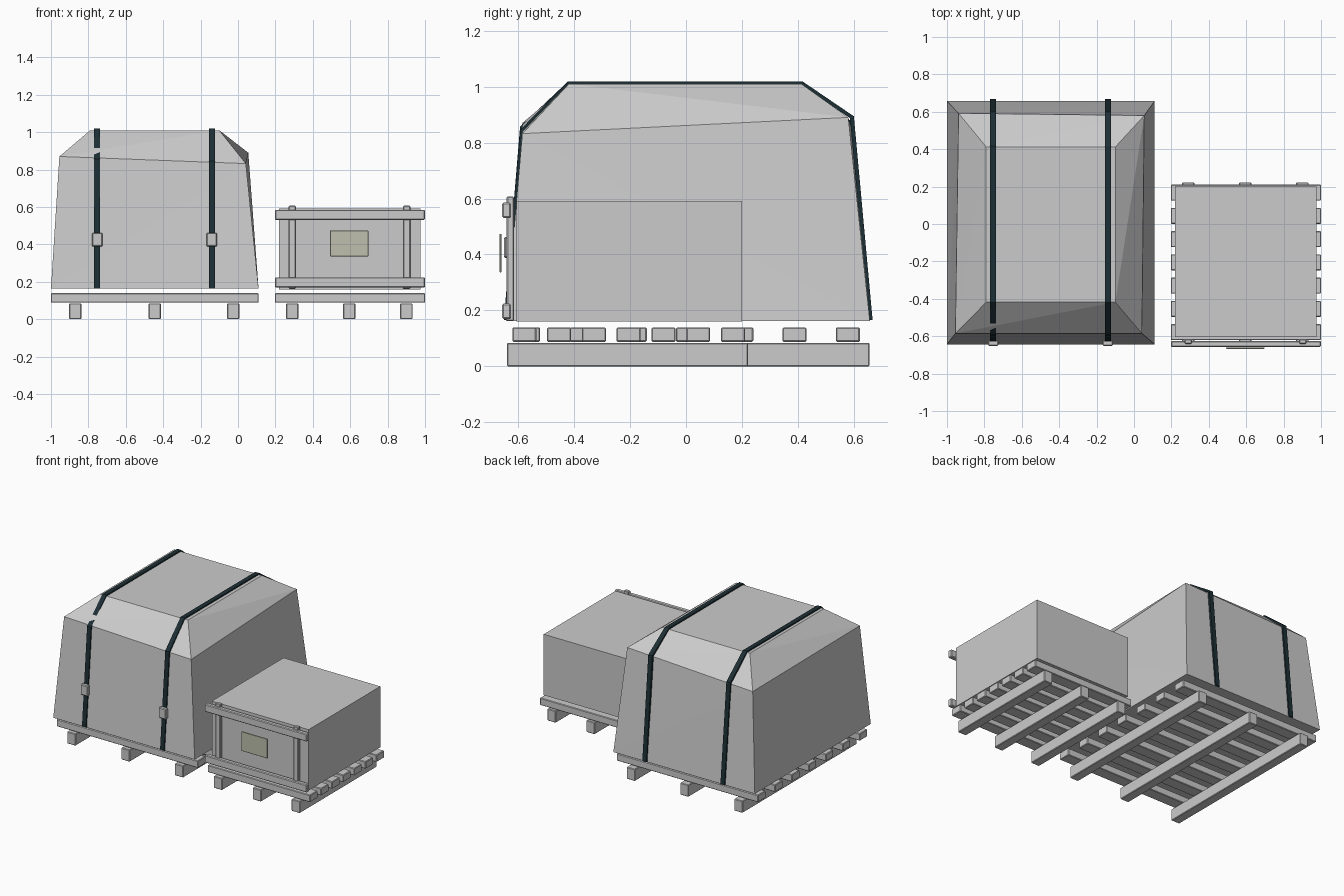
import bpy, bmesh
from mathutils import Vector

if "Cube" in bpy.data.objects:
    bpy.data.objects.remove(bpy.data.objects["Cube"])


def material(name, rgb):
    m = bpy.data.materials.new(name)
    m.diffuse_color = (*rgb, 1)
    m.use_nodes = True
    m.node_tree.nodes["Principled BSDF"].inputs["Base Color"].default_value = m.diffuse_color
    return m


STRAP = material("dark_webbing", (0.012, 0.028, 0.035))
PAPER = material("label_paper", (0.52, 0.53, 0.42))


def finish(name, bm, mat=None):
    bmesh.ops.recalc_face_normals(bm, faces=bm.faces[:])
    me = bpy.data.meshes.new(name)
    bm.to_mesh(me)
    bm.free()
    ob = bpy.data.objects.new(name, me)
    bpy.context.collection.objects.link(ob)
    if mat:
        me.materials.append(mat)
    return ob


def box(name, x, y, z, bevel=0.0, mat=None):
    """Box from (min, max) pairs with an optional chamfer."""
    bm = bmesh.new()
    bmesh.ops.create_cube(bm, size=1)
    for v in bm.verts:
        v.co = Vector([(a + b) / 2 + c * (b - a) for c, (a, b) in zip(v.co, (x, y, z))])
    ob = finish(name, bm, mat)
    if bevel:
        mod = ob.modifiers.new("chamfer", 'BEVEL')
        mod.width = bevel
        mod.segments = 1
    return ob


def pallet(name, x, runner_x, runner_y, first_y, step):
    """Seven deck boards over three runners."""
    for i in range(7):
        y = first_y + i * step
        box(f"{name}_deck_board_{i + 1}", x, (y - .043, y + .043), (.088, .139), .004)
    for i, cx in enumerate(runner_x):
        box(f"{name}_runner_{i + 1}", (cx - .033, cx + .033), runner_y, (0, .084), .004)


pallet("large_pallet", (-1, .11), (-.87, -.445, -.025), (-.627, .656), -.564, .1904)
pallet("small_pallet", (.197, 1), (.29, .595, .90), (-.64, .222), -.578, .1243)

# Covered load: base, uneven shoulder and flat top rings
rings = [
    [(-1, -.643, .163), (.11, -.643, .163), (.11, .657, .163), (-1, .657, .163)],
    [(-.955, -.585, .87), (.042, -.585, .832), (.055, .58, .89), (-.938, .592, .847)],
    [(-.79, -.418, 1.01), (-.10, -.418, 1.01), (-.10, .412, 1.01), (-.79, .412, 1.01)],
]
bm = bmesh.new()
vs = [[bm.verts.new(p) for p in ring] for ring in rings]
for lo, hi in zip(vs, vs[1:]):
    for i in range(4):
        j = (i + 1) % 4
        # fold runs from the raised shoulder corners
        a = i if i % 2 == 0 else j
        if a == i:
            bm.faces.new((lo[i], lo[j], hi[j]))
            bm.faces.new((lo[i], hi[j], hi[i]))
        else:
            bm.faces.new((lo[i], lo[j], hi[i]))
            bm.faces.new((lo[j], hi[j], hi[i]))
bm.faces.new(vs[0])
bm.faces.new(vs[2])
finish("tarp_cover", bm)


def strap(name, x, front_z, back_z):
    """Flat band swept over the cover, front to back."""
    outer = [(-.651, .165), (-.593, front_z), (-.421, 1.019), (.416, 1.019),
             (.600, back_z), (.667, .165)]
    inner = [(-.637, .165), (-.581, front_z - .006), (-.417, 1.005), (.412, 1.005),
             (.586, back_z - .006), (.653, .165)]
    bm = bmesh.new()
    loops = []
    for (yo, zo), (yi, zi) in zip(outer, inner):
        loops.append([bm.verts.new(p) for p in (
            (x - .016, yo, zo), (x + .016, yo, zo), (x + .016, yi, zi), (x - .016, yi, zi))])
    for a, b in zip(loops, loops[1:]):
        for i in range(4):
            j = (i + 1) % 4
            bm.faces.new((a[i], a[j], b[j], b[i]))
    bm.faces.new(loops[0])
    bm.faces.new(loops[-1])
    finish(name, bm, STRAP)


# Tie-down straps and their buckles
for side, x, fz, bz in (("left", -.753, .857, .868), ("right", -.14, .845, .894)):
    strap(f"{side}_strap", x, fz, bz)
    box(f"{side}_buckle", (x - .028, x + .028), (-.651, -.622), (.388, .462), .005)

# Small crate with its front frame
box("crate_body", (.218, .977), (-.605, .2), (.16, .592))
for side, x in (("left", .29), ("right", .902)):
    box(f"crate_{side}_post", (x - .019, x + .019), (-.641, -.615), (.162, .607), .004)
for level, z in (("lower", .197), ("upper", .558)):
    box(f"crate_{level}_rail", (.197, 1), (-.657, -.625), (z - .027, z + .027), .005)

# Blank paper label
box("crate_label", (.492, .697), (-.667, -.659), (.336, .474), .002, PAPER)
